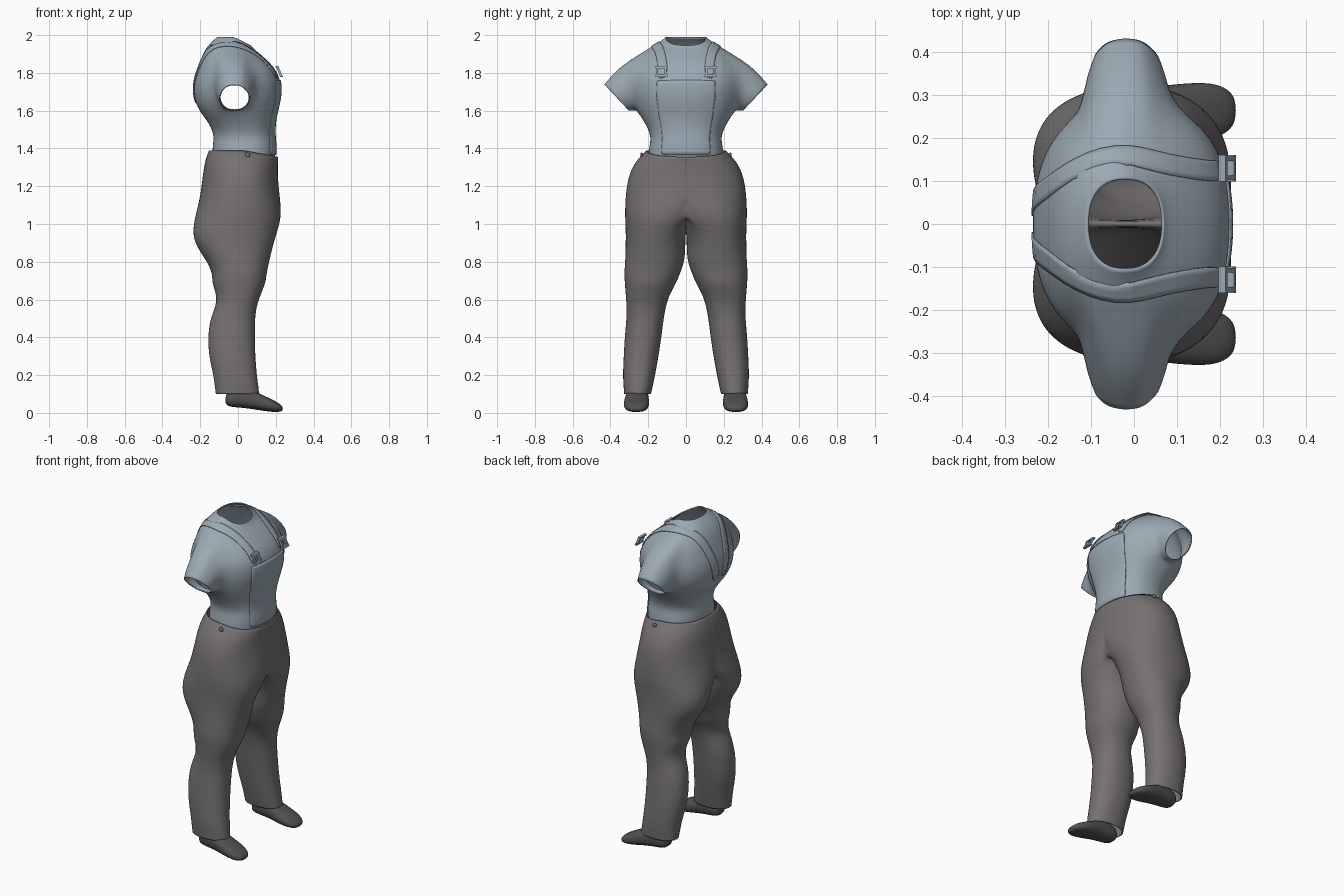
import bpy, bmesh, math
from mathutils import Vector

cube = bpy.data.objects.get("Cube")
if cube:
    bpy.data.objects.remove(cube, do_unlink=True)


def material(name, color):
    m = bpy.data.materials.new(name)
    m.use_nodes = True
    m.diffuse_color = (*color, 1)
    m.node_tree.nodes["Principled BSDF"].inputs["Base Color"].default_value = (*color, 1)
    return m


BLUE = material("blue grey cloth", (0.33, 0.40, 0.45))
GREY = material("warm grey cloth", (0.18, 0.165, 0.17))
DARK = material("dark shoe", (0.085, 0.08, 0.082))


def finish(bm, name, mat, thick=0.0, mirror=True, subdiv=1, wrap=None):
    bmesh.ops.recalc_face_normals(bm, faces=bm.faces)
    mesh = bpy.data.meshes.new(name)
    bm.to_mesh(mesh)
    bm.free()
    mesh.materials.append(mat)
    mesh.shade_smooth()
    ob = bpy.data.objects.new(name, mesh)
    bpy.context.collection.objects.link(ob)
    if mirror:
        mod = ob.modifiers.new("mirror", 'MIRROR')
        mod.use_axis = (False, True, False)
        mod.merge_threshold = 0.001
    if subdiv:
        mod = ob.modifiers.new("smooth", 'SUBSURF')
        mod.levels = mod.render_levels = subdiv
    if wrap:
        mod = ob.modifiers.new("wrap", 'SHRINKWRAP')
        mod.target = wrap
        mod.wrap_mode = 'ABOVE_SURFACE'
        mod.offset = 0.005
    if thick:
        mod = ob.modifiers.new("cloth", 'SOLIDIFY')
        mod.thickness = thick
        mod.offset = -1
    return ob


def skin(bm, rows, closed):
    """Joins rows of points with quads."""
    vs = [[bm.verts.new(p) for p in row] for row in rows]
    n = len(rows[0])
    for a, b in zip(vs, vs[1:]):
        for i in range(n if closed else n - 1):
            j = (i + 1) % n
            bm.faces.new((a[i], a[j], b[j], b[i]))
    return vs


def power(v, e):
    return math.copysign(abs(v) ** e, v)


# Shirt: half a torso, z / back / front / half width / drop towards the front
torso = [(1.30, -.13, .19, .20, 0), (1.40, -.14, .205, .20, 0), (1.46, -.125, .195, .183, 0),
         (1.53, -.15, .195, .215, 0), (1.60, -.21, .21, .262, 0), (1.68, -.24, .23, .285, 0),
         (1.76, -.238, .23, .29, 0), (1.84, -.21, .195, .272, .01), (1.92, -.18, .125, .215, .025),
         (1.965, -.14, .08, .14, .035), (1.99, -.11, .07, .108, .045)]
N = 13
rows = []
for z, back, front, half, drop in torso:
    row = []
    for i in range(N):
        t = math.pi * (i / (N - 1) - 0.5)
        s = power(math.sin(t), 0.85)
        y = 0 if i in (0, N - 1) else half * math.cos(t) ** 0.85
        row.append(((back + front) / 2 + s * (front - back) / 2, y, z - drop * max(0, s)))
    rows.append(row)
bm = bmesh.new()
grid = skin(bm, rows, False)

# Sleeve: open the armhole and extrude its rim outwards
hole = [f for f in bm.faces if all(any(v in grid[r][4:9] for r in range(4, 9)) for v in f.verts)]
bmesh.ops.delete(bm, geom=hole, context='FACES')
rim = [e for e in bm.edges if e.is_boundary and all(
    any(v in grid[r][4:9] for r in range(4, 9)) for v in e.verts)]
angle = {}
for v in {v for e in rim for v in e.verts}:
    angle[v] = math.atan2((v.co.z - 1.76) / .16, (v.co.x + .015) / .12)
for cy, cz, uy, uz, rx in [(.298, 1.725, .03, .128, .105), (.347, 1.692, .045, .098, .094),
                           (.368, 1.67, .066, .07, .083)]:
    ext = bmesh.ops.extrude_edge_only(bm, edges=rim)["geom"]
    new = [g for g in ext if isinstance(g, bmesh.types.BMVert)]
    old = {v: a for v, a in angle.items()}
    angle = {}
    for v in new:
        a = next(old[e.other_vert(v)] for e in v.link_edges if e.other_vert(v) in old)
        v.co = (-.018 + rx * math.cos(a), cy + uy * math.sin(a), cz + uz * math.sin(a))
        angle[v] = a
    rim = [g for g in ext if isinstance(g, bmesh.types.BMEdge) and all(v in angle for v in g.verts)]
shirt = finish(bm, "shirt", BLUE, thick=0.006, subdiv=2)

# Trousers: half, z / back / front / inner / outer
leg = [(.10, -.118, .112, .185, .328), (.13, -.122, .11, .178, .33), (.20, -.13, .10, .163, .335),
       (.30, -.155, .092, .145, .33), (.40, -.16, .09, .13, .325), (.50, -.148, .09, .118, .315),
       (.57, -.115, .10, .105, .315), (.63, -.115, .122, .085, .32), (.69, -.14, .148, .05, .325),
       (.74, -.135, .152, .03, .328), (.81, -.17, .168, .004, .322), (.90, -.235, .19, .003, .32),
       (.98, -.24, .215, -.03, .32), (1.05, -.225, .232, -.12, .325), (1.15, -.20, .222, -.25, .322),
       (1.25, -.188, .212, -.305, .308), (1.33, -.178, .212, -.27, .273),
       (1.39, -.155, .213, -.21, .212)]
rows = []
for z, back, front, inner, outer in leg:
    row = []
    for i in range(28):
        t = math.tau * i / 28
        s, c = power(math.sin(t), 0.9), power(math.cos(t), 0.9)
        y = (inner + outer) / 2 + c * (outer - inner) / 2
        dip = .035 * max(0, s) * max(0, min(1, (z - 1.2) / .19))
        row.append(((back + front) / 2 + s * (front - back) / 2, max(0, y), z - dip))
    rows.append(row)
bm = bmesh.new()
skin(bm, rows, True)
inside = [f for f in bm.faces if all(v.co.y < 1e-4 for v in f.verts)]
bmesh.ops.delete(bm, geom=inside, context='FACES')
bmesh.ops.remove_doubles(bm, verts=bm.verts, dist=1e-4)
trousers = finish(bm, "trousers", GREY, thick=0.006, subdiv=2)

# Shoes: x / bottom / top / half width
shoe = [(-.068, .05, .085, .03), (-.05, .032, .12, .052), (0, .028, .135, .06), (.06, .022, .13, .063),
        (.12, .012, .10, .068), (.18, .004, .072, .068), (.22, .004, .05, .052), (.238, .012, .032, .025)]
rows = []
for x, low, high, half in shoe:
    rows.append([(x, .258 + .03 * x + half * power(math.cos(t), .8),
                  (low + high) / 2 + (high - low) / 2 * power(math.sin(t), .8))
                 for t in [math.tau * i / 16 for i in range(16)]])
bm = bmesh.new()
ends = skin(bm, rows, True)
bm.faces.new(ends[0])
bm.faces.new(ends[-1])
finish(bm, "shoes", DARK, subdiv=2)

# Bib panel lying on the chest
bm = bmesh.new()
skin(bm, [[(.25, .175 * u / 6, 1.36 + .41 * k / 10) for u in range(7)] for k in range(11)], False)
finish(bm, "bib", BLUE, thick=0.004, wrap=shirt)


# Shoulder straps following the shirt from the buckles to the middle of the back
path = [Vector(p) for p in [(.225, .13, 1.78), (.20, .13, 1.85), (.13, .14, 1.92), (.06, .155, 1.95),
                            (-.01, .165, 1.955), (-.08, .155, 1.955), (-.14, .13, 1.94), (-.19, .10, 1.89),
                            (-.225, .075, 1.81), (-.245, .055, 1.73), (-.235, .035, 1.64)]]
bm = bmesh.new()
skin(bm, [[p + Vector((0, w, -.3 * w)) for w in (-.026, 0, .026)] for p in path], False)
finish(bm, "straps", BLUE, thick=0.004, wrap=shirt)


def box(bm, center, size, tilt):
    made = bmesh.ops.create_cube(bm, size=1)["verts"]
    for v in made:
        x, y, z = (v.co[i] * size[i] for i in range(3))
        v.co = Vector((x - tilt * z, y, z)) + Vector(center)


# Buckles: two bars, two side posts and a button below
bm = bmesh.new()
for z in (1.785, 1.83):
    box(bm, (.228 - (z - 1.785) * .45, .13, z), (.016, .062, .012), .4)
for y in (.108, .152):
    box(bm, (.22, y, 1.805), (.014, .01, .05), .45)
finish(bm, "buckles", BLUE, subdiv=0).data.shade_flat()

# Waist buttons on the hips
bm = bmesh.new()
bmesh.ops.create_uvsphere(bm, u_segments=12, v_segments=6, radius=.014)
for v in bm.verts:
    v.co = Vector((v.co.x + .05, v.co.y * .5 + .235, v.co.z + 1.365))
finish(bm, "waist_buttons", GREY, subdiv=0)
